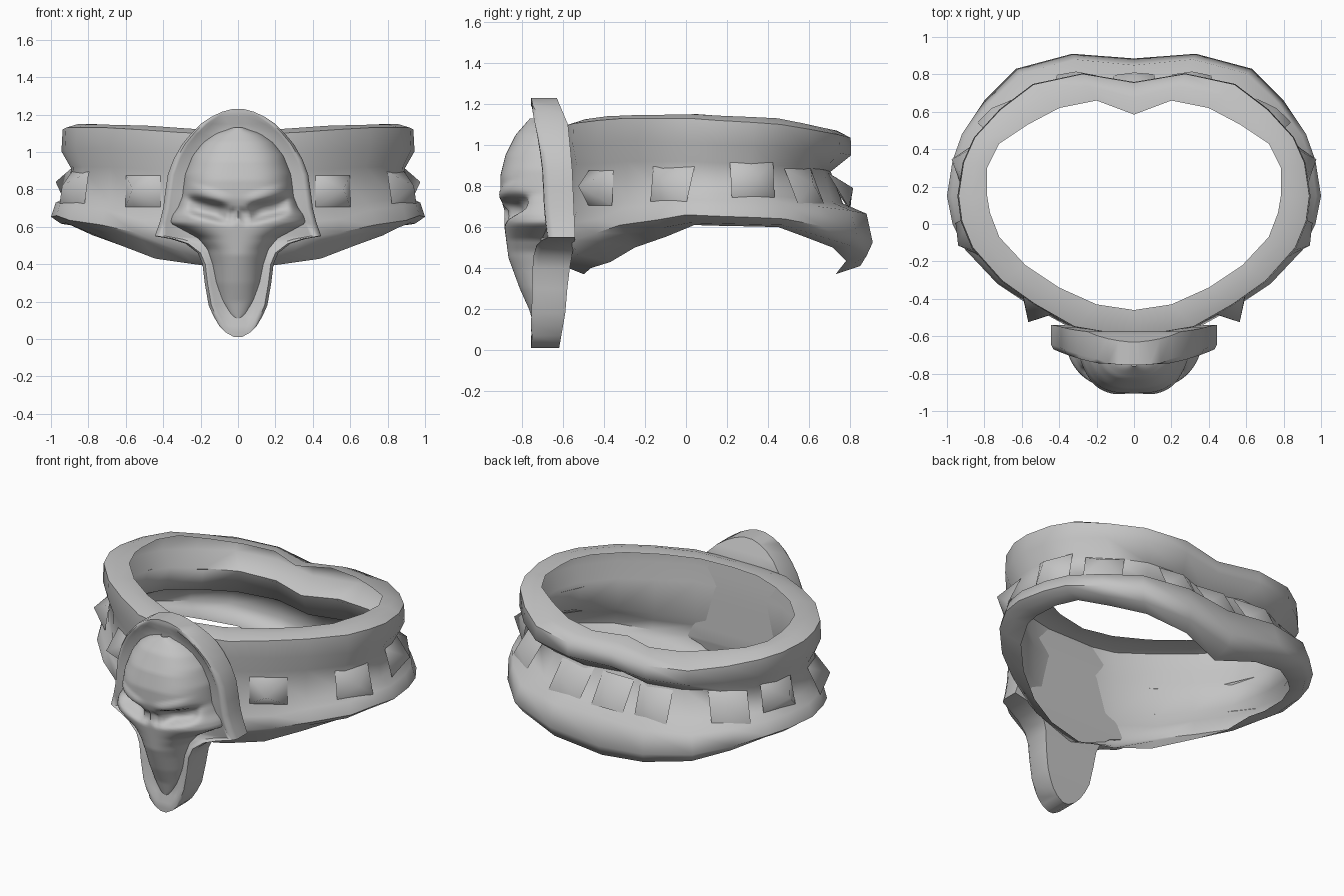
import bpy, bmesh, math
from mathutils import Vector
from mathutils.bvhtree import BVHTree

if "Cube" in bpy.data.objects:
    bpy.data.objects.remove(bpy.data.objects["Cube"])

metal = bpy.data.materials.new("grey_metal")
metal.diffuse_color = (0.55, 0.55, 0.55, 1)
metal.use_nodes = True
metal.node_tree.nodes["Principled BSDF"].inputs["Base Color"].default_value = metal.diffuse_color


def interp(table, t):
    """Linear lookup in a list of (key, value) pairs with rising keys."""
    if t <= table[0][0]:
        return table[0][1]
    for (a, va), (b, vb) in zip(table, table[1:]):
        if t <= b:
            return va + (vb - va) * (t - a) / (b - a)
    return table[-1][1]


def finish(bm, name, angle):
    me = bpy.data.meshes.new(name)
    bm.to_mesh(me)
    bm.free()
    ob = bpy.data.objects.new(name, me)
    bpy.context.collection.objects.link(ob)
    me.materials.append(metal)
    bpy.ops.object.select_all(action='DESELECT')
    ob.select_set(True)
    bpy.context.view_layer.objects.active = ob
    bpy.ops.object.shade_smooth_by_angle(angle=math.radians(angle))
    return ob


def loft(name, rows, closed=False, caps=False, angle=50):
    """Skin rows of points that run from top to bottom."""
    bm = bmesh.new()
    vs = [[bm.verts.new(p) for p in row] for row in rows]
    n = len(rows[0])
    for a, b in zip(vs, vs[1:]):
        for c in range(n if closed else n - 1):
            d = (c + 1) % n
            bm.faces.new((a[c], b[c], b[d], a[d]))
    if caps:
        bm.faces.new(vs[0])
        bm.faces.new(vs[-1][::-1])
    return finish(bm, name, angle)


# Belt: open shell between an outer and an inner plan outline (right half, front to back)
outer = [(0, -.61), (.33, -.56), (.55, -.44), (.73, -.32), (.9, -.14), (.97, 0), (1, .15),
         (.97, .34), (.92, .48), (.8, .66), (.63, .83), (.33, .91), (0, .885)]
inner = [(0, -.46), (.2, -.43), (.4, -.34), (.58, -.22), (.72, -.07), (.77, .06), (.785, .15),
         (.785, .3), (.72, .43), (.57, .53), (.4, .62), (.2, .66), (0, .585)]
# Inward share at front, side and back, then heights at outline points 0, 2, 3, 5, 8, 10, 12
stations = (0, 2, 3, 5, 8, 10, 12)
profile = [
    ((1, 1, 1), (1.11, 1.13, 1.14, 1.15, 1.13, 1.09, 1.07)),        # upper lip
    ((.5, .6, .7), (1.11, 1.14, 1.145, 1.15, 1.13, 1.08, 1.06)),
    ((.05, .29, .43), (1.09, 1.12, 1.13, 1.13, 1.1, 1.05, 1.02)),   # upper roll
    ((.02, .26, .42), (1.0, 1.01, 1.02, 1.01, .99, .96, .94)),
    ((.15, .5, .82), (.9, .91, .92, .92, .9, .88, .86)),            # recessed band
    ((.15, .45, .58), (.66, .69, .73, .77, .75, .72, .71)),
    ((.08, .12, .12), (.6, .64, .69, .735, .72, .68, .65)),         # lower roll
    ((0, 0, 0), (.5, .57, .61, .66, .64, .57, .48)),
    ((.25, .25, .12), (.4, .53, .57, .62, .61, .51, .41)),
    ((.75, .65, .52), (.37, .43, .5, .61, .6, .5, .37)),            # lower lip
]
rows = []
for shares, heights in profile:
    half = []
    for i, (a, b) in enumerate(zip(outer, inner)):
        k = interp(list(zip((0, 6, 11), shares)), i)
        half.append((a[0] + (b[0] - a[0]) * k, a[1] + (b[1] - a[1]) * k,
                     interp(list(zip(stations, heights)), i)))
    rows.append(half + [(-x, y, z) for x, y, z in half[-2:0:-1]])
belt = loft("belt", rows, closed=True, angle=60)
bm = bmesh.new()
bm.from_mesh(belt.data)
belt_tree = BVHTree.FromBMesh(bm)
bm.free()

# Studs: broad four-sided spikes resting on the recessed band (tip, outward direction)
studs = [(.565, -.525, .8, -62), (.94, -.115, .82, -30), (.975, .345, .84, 12),
         (.76, .62, .81, 42), (.31, .815, .79, 75)]
studs += [(-x, y, z, 180 - a) for x, y, z, a in studs] + [(0, .81, .78, 90)]
for x, y, z, a in studs:
    out = Vector((math.cos(math.radians(a)), math.sin(math.radians(a)), 0))
    side, up, tip = Vector((-out.y, out.x, 0)), Vector((0, 0, 1)), Vector((x, y, z))
    bm = bmesh.new()
    base = []
    for s, h in ((-1, -1), (1, -1), (1, 1), (-1, 1)):
        start = tip + out * .3 + side * s * .11 + up * (h * .085 - .01)
        hit = belt_tree.ray_cast(start, -out)[0] or start - out * .4
        base.append(bm.verts.new(hit + out * .004))
    top = bm.verts.new(tip)
    for i in range(4):
        bm.faces.new((base[i], base[(i + 1) % 4], top))
    finish(bm, "belt_stud", 75)


def plate_y(x):
    return -.755 + .5 * x * x


# Buckle plate: hooded outline, raised rim, hollow behind the skull, flat back set into the belt
plate_w = [(.01, .02), (.035, .065), (.07, .1), (.12, .13), (.18, .157), (.3, .178), (.4, .19),
           (.46, .215), (.51, .28), (.535, .36), (.55, .445), (.62, .42), (.7, .4), (.78, .39),
           (.88, .375), (.96, .345), (1.04, .3), (1.1, .25), (1.15, .2), (1.19, .14),
           (1.215, .085), (1.23, .03)]
plate_back = [(0, -.62), (.2, -.585), (.35, -.575), (.55, -.54), (.9, -.555), (1.1, -.575),
              (1.23, -.63)]
rows = []
for z, w in reversed(plate_w):
    rim = [(w, .015), (max(w - .015, w * .9), -.008), (max(w - .035, w * .7), -.004),
           (max(w - .06, w * .5), .02), (w * .25, .02)]
    # Keep the rim solid at the very top and bottom
    flat = z > 1.17 or z < .08
    front = [(x, plate_y(x) + (0 if flat else d), z) for x, d in rim]
    back = [(x, interp(plate_back, z), z) for x in (w, w * .5)]
    ring = [(-x, y, h) for x, y, h in front] + front[::-1] + back
    rows.append(ring + [(-x, y, h) for x, y, h in back[::-1]])
loft("buckle_plate", rows, closed=True, caps=True, angle=60)

# Skull: half width and front depth by height
skull_w = [(.1, .015), (.13, .05), (.2, .088), (.3, .12), (.4, .14), (.48, .165), (.54, .215),
           (.58, .29), (.62, .365), (.66, .355), (.7, .325), (.76, .3), (.88, .285), (.98, .245),
           (1.05, .19), (1.1, .12), (1.13, .03)]
skull_y = [(.1, -.735), (.2, -.765), (.3, -.81), (.45, -.865), (.6, -.885), (.68, -.885),
           (.75, -.905), (.85, -.905), (.95, -.88), (1.05, -.83), (1.13, -.76)]


def blob(x, z, cx, cz, rx, rz, tilt):
    dx, dz = abs(x) - cx, z - cz - tilt * (abs(x) - cx)
    return math.exp(-(dx / rx) ** 4 - (dz / rz) ** 4)


rows = []
for i in range(81):
    z = 1.13 - i * (1.13 - .1) / 80
    w, front_y = interp(skull_w, z), interp(skull_y, z)
    sharp = interp([(.45, 2.0), (.6, 2.6), (.8, 3.0), (1.1, 2.3)], z)
    row = []
    for j in range(65):
        t = j / 32 - 1
        u = .5 * t + .5 * math.sin(t * math.pi / 2)
        x = w * u
        edge = plate_y(x) + .04
        y = edge + (front_y - edge) * max(0, 1 - abs(u) ** sharp) ** .65
        y += .08 * blob(x, z, .165, .695, .1, .045, .25)       # eye sockets
        y -= .01 * blob(x, z, .15, .775, .1, .025, .3)         # brows
        y += .02 * blob(x, z, .028, .66, .02, .035, -.5)       # nostrils
        row.append((x, min(y, edge), z))
    rows.append(row)
loft("skull", rows, angle=70)
